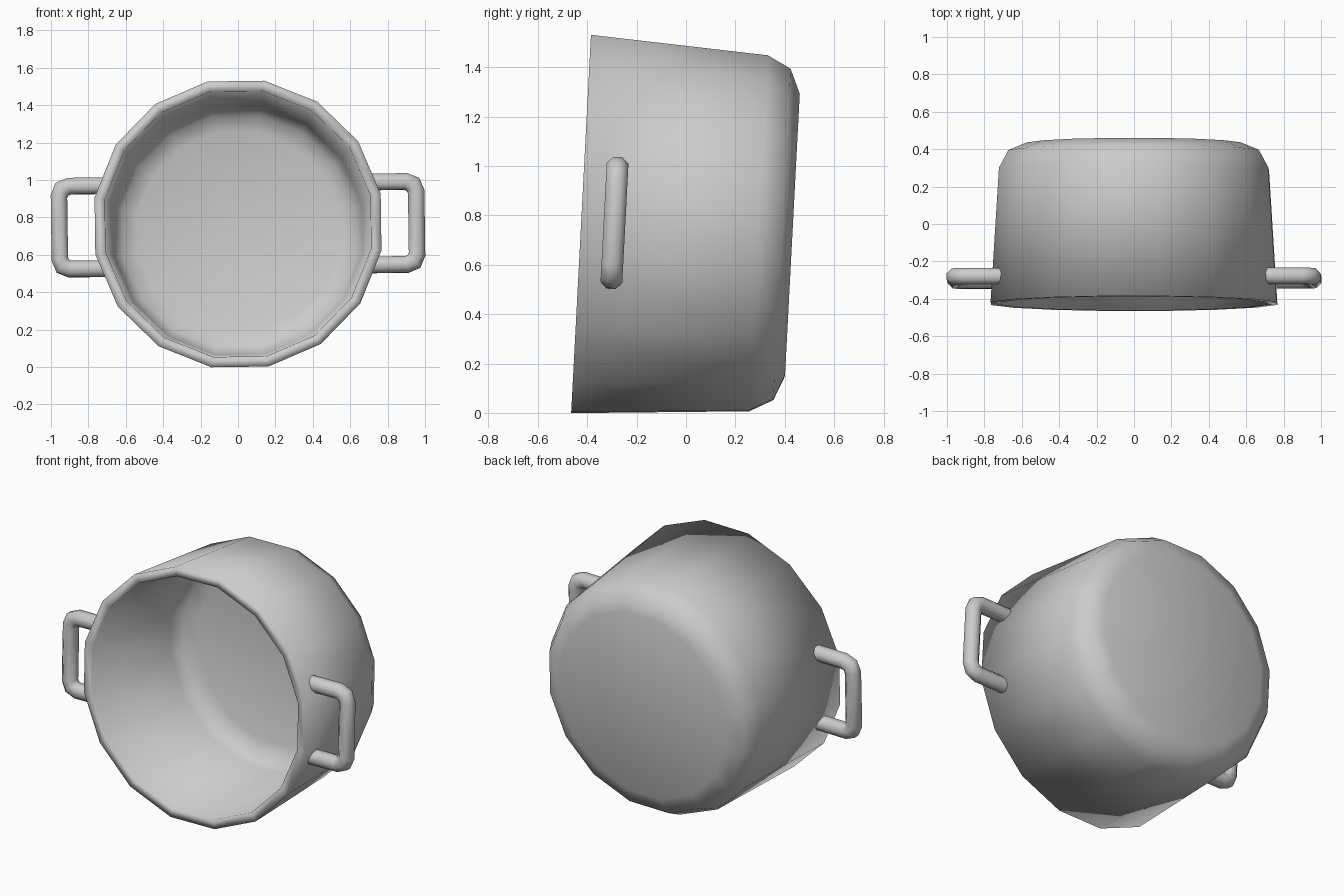
import bpy, bmesh
from math import pi, cos, sin, radians
from mathutils import Matrix, Vector

if "Cube" in bpy.data.objects:
    bpy.data.objects.remove(bpy.data.objects["Cube"])

# Placement: open end faces the front, slightly pitched and rolled
PLACE = (Matrix.Translation((0, -0.425, 0.765))
         @ Matrix.Rotation(radians(-3), 4, 'X')
         @ Matrix.Rotation(radians(-0.8), 4, 'Y'))


def skin(name, rings, cap_ends=()):
    """Bridge equal rings of points into a smooth surface, capping chosen ends."""
    bm = bmesh.new()
    loops = [[bm.verts.new(p) for p in ring] for ring in rings]
    for a, b in zip(loops, loops[1:]):
        n = len(a)
        for i in range(n):
            j = (i + 1) % n
            bm.faces.new((a[i], a[j], b[j], b[i]))
    for k in cap_ends:
        bm.faces.new(loops[k])
    bmesh.ops.recalc_face_normals(bm, faces=bm.faces)
    for f in bm.faces:
        f.smooth = True
    mesh = bpy.data.meshes.new(name)
    bm.to_mesh(mesh)
    bm.free()
    obj = bpy.data.objects.new(name, mesh)
    bpy.context.collection.objects.link(obj)
    obj.matrix_world = PLACE
    return obj


# Pot body: 16-sided, profile of (flat radius, depth) from outer base to inner floor
SIDES = 16
profile = [(0.571, 0.857), (0.67, 0.815), (0.72, 0.72), (0.765, 0.0),
           (0.71, 0.0), (0.663, 0.71), (0.62, 0.77), (0.535, 0.803)]


def body_ring(r, y):
    r /= cos(pi / SIDES)
    angles = [2 * pi * (i + 0.5) / SIDES for i in range(SIDES)]
    return [(r * cos(a), y, r * sin(a)) for a in angles]


skin("pot_body", [body_ring(r, y) for r, y in profile], cap_ends=(0, -1))

# Handles: octagonal tube along a rounded bracket path, mirrored to both sides
half = [(0.69, 0.222), (0.90, 0.222), (0.939, 0.206), (0.955, 0.167)]
path = [Vector(p) for p in half + [(x, -z) for x, z in reversed(half)]]
TUBE = 0.044 / cos(pi / 8)
rings = []
for i, p in enumerate(path):
    d_in = (p - path[max(i - 1, 0)]).normalized()
    d_out = (path[min(i + 1, len(path) - 1)] - p).normalized()
    t = (d_in + d_out).normalized()
    mitre = 1 / max(t.dot(d_out), t.dot(d_in))
    side = Vector((-t.y, t.x)) * mitre
    ring = []
    for k in range(8):
        a = 2 * pi * (k + 0.5) / 8
        q = p + side * TUBE * cos(a)
        ring.append((q.x, 0.135 + TUBE * sin(a), q.y))
    rings.append(ring)

handles = skin("side_handles", rings)
handles.modifiers.new("mirror", 'MIRROR').use_axis[0] = True
